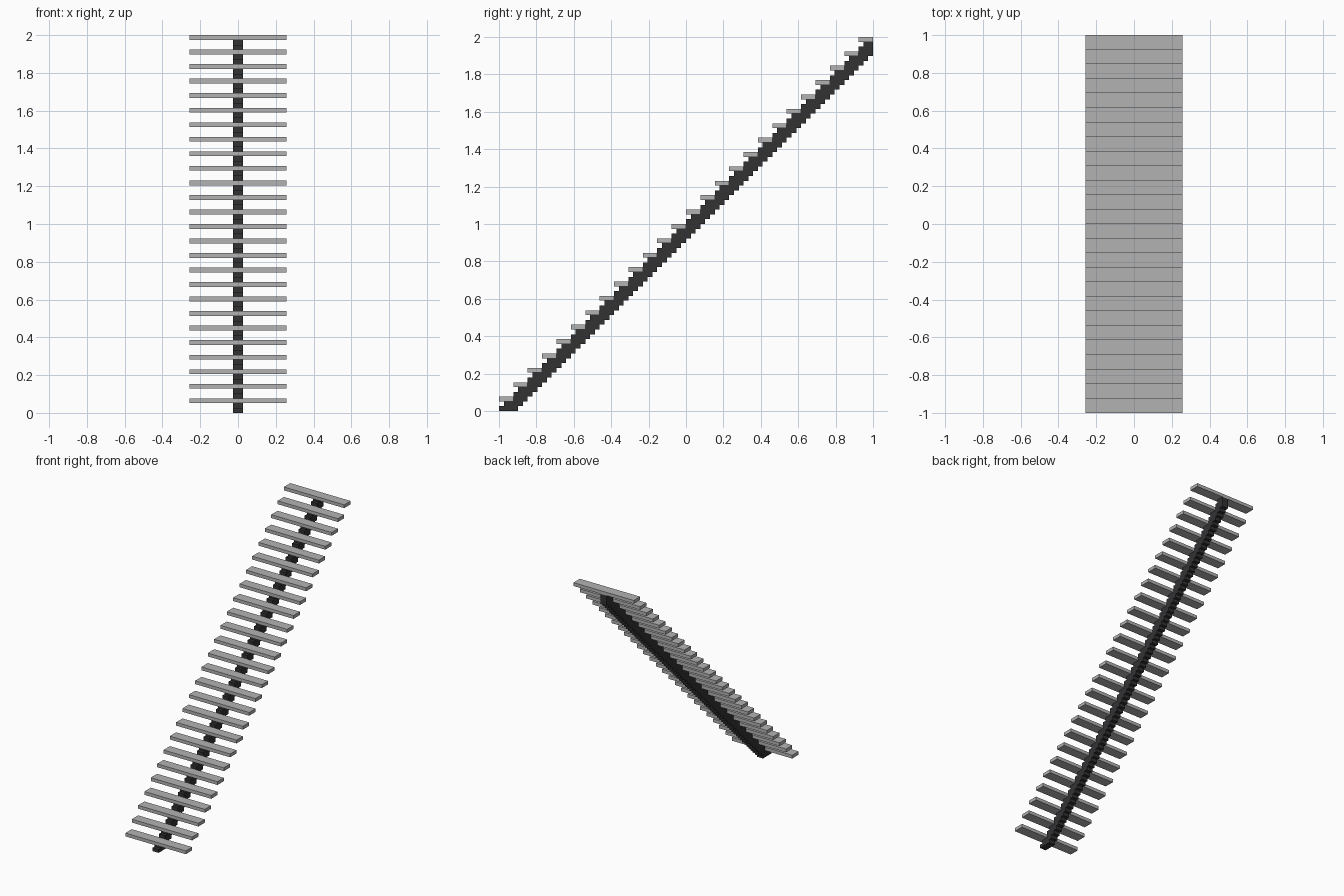
import bpy
import bmesh

U = 2 / 78          # height of one small step
TREADS = 26
ROWS = 3 * TREADS - 1

if "Cube" in bpy.data.objects:
    bpy.data.objects.remove(bpy.data.objects["Cube"], do_unlink=True)


def make_material(name, rgb):
    mat = bpy.data.materials.new(name)
    mat.use_nodes = True
    color = (*rgb, 1)
    mat.diffuse_color = color
    mat.node_tree.nodes["Principled BSDF"].inputs["Base Color"].default_value = color
    return mat


def make_object(name, bm, mat):
    bmesh.ops.recalc_face_normals(bm, faces=bm.faces)
    mesh = bpy.data.meshes.new(name)
    bm.to_mesh(mesh)
    bm.free()
    mesh.materials.append(mat)
    obj = bpy.data.objects.new(name, mesh)
    bpy.context.collection.objects.link(obj)
    return obj


light_grey = make_material("light grey", (0.45, 0.45, 0.45))
charcoal = make_material("charcoal", (0.033, 0.032, 0.034))

# Treads: one slab repeated up the flight
bm = bmesh.new()
bmesh.ops.create_cube(bm, size=1)
bmesh.ops.scale(bm, vec=(20 * U, 3 * U, U), verts=bm.verts)
bmesh.ops.translate(bm, vec=(0, -1 + 1.5 * U, 2.5 * U), verts=bm.verts)
treads = make_object("treads", bm, light_grey)
array = treads.modifiers.new("flight", 'ARRAY')
array.count = TREADS
array.use_relative_offset = False
array.use_constant_offset = True
array.constant_offset_displace = (0, 3 * U, 3 * U)

# Central stringer: stepped side outline, notched round each tread
front, back = [], []
for row in range(ROWS):
    start = row + (row % 3 == 2)
    end = min(row + 4, 3 * TREADS)
    front += [(start, row), (start, row + 1)]
    back += [(end, row), (end, row + 1)]
outline = list(dict.fromkeys(front + back[::-1]))

bm = bmesh.new()
side = bm.faces.new([bm.verts.new((-U, -1 + y * U, z * U)) for y, z in outline])
extruded = bmesh.ops.extrude_face_region(bm, geom=[side], use_keep_orig=True)
moved = [v for v in extruded["geom"] if isinstance(v, bmesh.types.BMVert)]
bmesh.ops.translate(bm, vec=(2 * U, 0, 0), verts=moved)
make_object("central_stringer", bm, charcoal)
